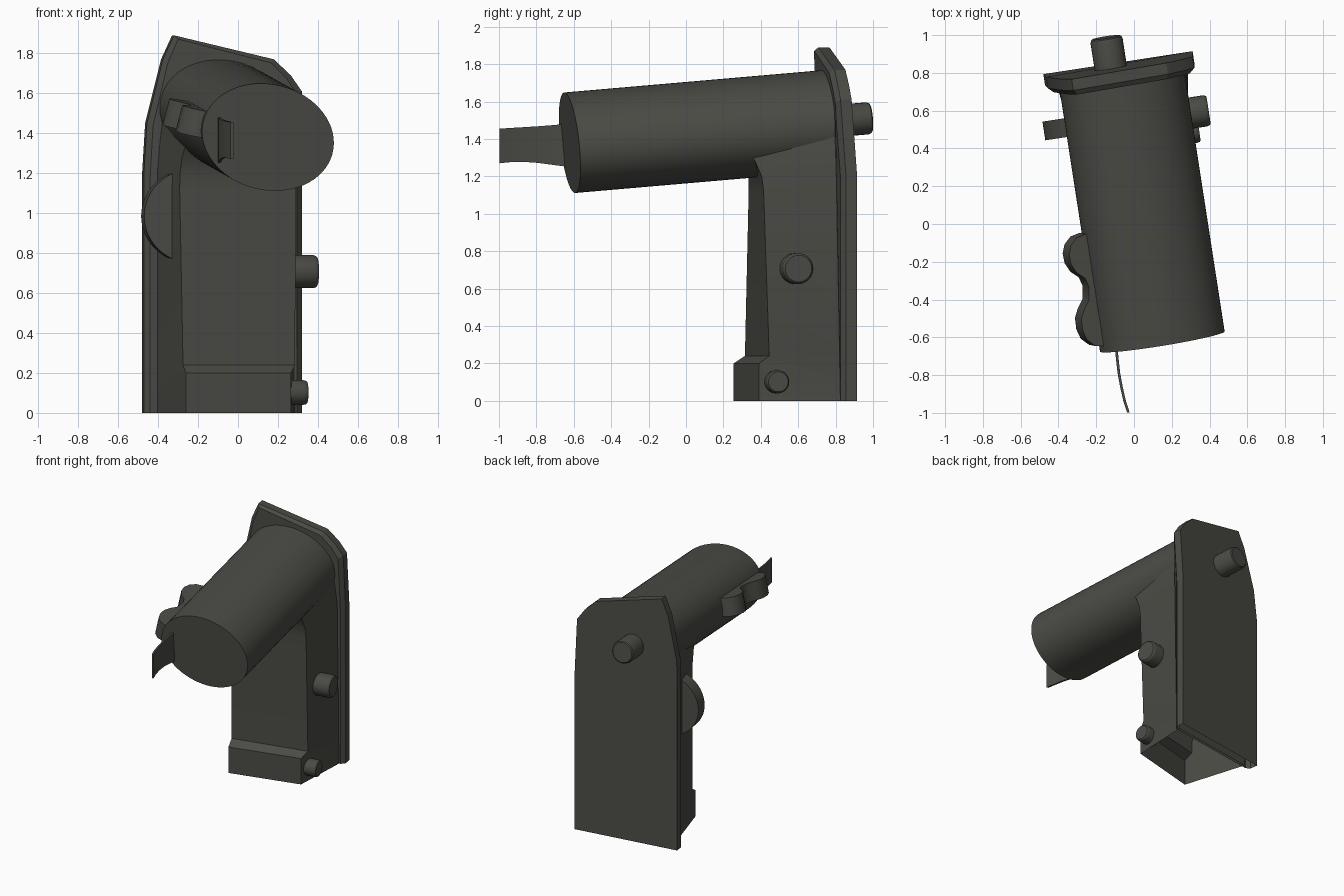
import bpy, bmesh, math
from mathutils import Vector as V

if "Cube" in bpy.data.objects:
    bpy.data.objects.remove(bpy.data.objects["Cube"])

mat = bpy.data.materials.new("dark_olive_grey")
mat.diffuse_color = (0.07, 0.07, 0.06, 1)
mat.use_nodes = True
mat.node_tree.nodes["Principled BSDF"].inputs["Base Color"].default_value = mat.diffuse_color

# Local frame of the yawed, pitched and rolled body
AXIS = V((-0.152, 0.985, 0.085)).normalized()      # towards the back
SIDE = V((AXIS.y, -AXIS.x, 0)).normalized()        # towards the right
UP = SIDE.cross(AXIS)
BACK = V((-SIDE.y, SIDE.x, 0))                     # level backward direction
ROLL = math.radians(-14)
WIDE = SIDE * math.cos(ROLL) + UP * math.sin(ROLL)
TALL = UP * math.cos(ROLL) - SIDE * math.sin(ROLL)


def loft(name, rings, start=True, end=True, angle=35):
    """Skin a stack of equal-length closed rings."""
    bm = bmesh.new()
    rows = [[bm.verts.new(p) for p in r] for r in rings]
    n = len(rows[0])
    for a, b in zip(rows, rows[1:]):
        for i in range(n):
            j = (i + 1) % n
            bm.faces.new((a[i], a[j], b[j], b[i]))
    if start:
        bm.faces.new(rows[0][::-1])
    if end:
        bm.faces.new(rows[-1])
    bmesh.ops.recalc_face_normals(bm, faces=bm.faces)
    me = bpy.data.meshes.new(name)
    bm.to_mesh(me)
    bm.free()
    me.materials.append(mat)
    ob = bpy.data.objects.new(name, me)
    bpy.context.collection.objects.link(ob)
    bpy.ops.object.select_all(action='DESELECT')
    ob.select_set(True)
    bpy.context.view_layer.objects.active = ob
    bpy.ops.object.shade_smooth_by_angle(angle=math.radians(angle))
    return ob


def ellipse(c, a, b, n=48):
    return [c + a * math.cos(2 * math.pi * i / n) + b * math.sin(2 * math.pi * i / n)
            for i in range(n)]


def peg(name, base, tip, r):
    """Round stud with a slightly softened end."""
    d = (tip - base).normalized()
    a = d.cross(V((0, 0, 1))).normalized()
    b = a.cross(d)
    loft(name, [ellipse(c, a * s, b * s, 28) for c, s in
                ((base, r), (tip - d * 0.02, r), (tip - d * 0.006, r * 0.95), (tip, r * 0.86))])


# Barrel: elliptical tube
front = V((0.15, -0.622, 1.38))
loft("barrel", [ellipse(c, WIDE * 0.338, TALL * 0.265, 64)
                for c in (front, front + AXIS * 1.45)])

# Back plate: outline in front view, leaning forward above z = 1.2
outline = [(-0.48, 0), (-0.48, 1.2), (-0.465, 1.45), (-0.385, 1.77), (-0.33, 1.89),
           (0.17, 1.77), (0.255, 1.69), (0.31, 1.61), (0.31, 1.2), (0.31, 0)]


def plate_ring(depth, sx, sz):
    pts = []
    for x, z in outline:
        x = -0.085 + (x + 0.085) * sx
        y = 0.915 + (x - 0.31) * 0.154 - 0.072 * max(0, z - 1.2)
        pts.append(V((x, y, z * sz)) - BACK * depth)
    return pts


plate = loft("back_plate", [plate_ring(0, 1, 1), plate_ring(0.06, 1, 1),
                            plate_ring(0.085, 0.93, 0.99)], angle=20)

# Handle: open-bottomed shell with stepped foot and flared neck
# (z, front-left x y, front-right x y, back-right x, back-left x)
levels = [(0, -0.26, 0.255, 0.265, 0.39, 0.285, -0.41),
          (0.2, -0.26, 0.255, 0.265, 0.39, 0.285, -0.41),
          (0.24, -0.275, 0.315, 0.285, 0.445, 0.285, -0.41),
          (1.12, -0.292, 0.335, 0.29, 0.415, 0.285, -0.41),
          (1.20, -0.29, 0.335, 0.29, 0.405, 0.285, -0.41),
          (1.28, -0.28, 0.31, 0.29, 0.37, 0.28, -0.405),
          (1.35, -0.26, 0.27, 0.29, 0.32, 0.27, -0.40),
          (1.48, -0.26, 0.27, 0.27, 0.32, 0.25, -0.385)]
handle = loft("handle", [[V((a, b, z)), V((c, d, z)), V((e, 0.845, z)), V((f, 0.74, z))]
                         for z, a, b, c, d, e, f in levels], start=False, angle=30)

# Remove the downward-facing bottom of the plate so the base stays open
bm = bmesh.new()
bm.from_mesh(plate.data)
bmesh.ops.delete(bm, geom=[f for f in bm.faces if all(v.co.z < 1e-4 for v in f.verts)],
                 context='FACES_ONLY')
bm.to_mesh(plate.data)
bm.free()

# Studs on the right side and back
peg("upper_side_stud", V((0.24, 0.578, 0.707)), V((0.395, 0.602, 0.707)), 0.083)
peg("lower_side_stud", V((0.22, 0.475, 0.102)), V((0.345, 0.494, 0.102)), 0.062)
tip = V((-0.148, 0.988, 1.512))
peg("rear_stud", tip - AXIS * 0.22, tip, 0.086)

# Half-disc thumb wheel on the left of the handle
centre = V((-0.233, 0.53, 0.985))
arc = [math.radians(110 + 140 * i / 24) for i in range(25)]
loft("thumb_wheel", [[centre + SIDE * 0.247 * math.cos(t) + V((0, 0, 0.235 * math.sin(t)))
                      + BACK * d for t in arc] for d in (-0.05, 0.05)])

# Double-lobed grip on the left of the barrel (outline in top view)
lobes = [(-0.22, -0.06), (-0.27, -0.05), (-0.32, -0.07), (-0.35, -0.11), (-0.36, -0.16),
         (-0.35, -0.21), (-0.32, -0.255), (-0.275, -0.285), (-0.255, -0.33),
         (-0.255, -0.40), (-0.28, -0.45), (-0.295, -0.50), (-0.288, -0.56),
         (-0.265, -0.61), (-0.22, -0.643), (-0.165, -0.645), (-0.12, -0.63)]


def grip_ring(h):
    pts = []
    for x, y in lobes:
        c = front + AXIS * (y - front.y)
        pts.append(V((x, y, c.z + 0.075 - 0.2 * (x - c.x + 0.36))) + TALL * h)
    return pts


loft("side_grip", [grip_ring(-0.07), grip_ring(0.065)])

# Thin curved blade at the front (x, y, bottom z, top z)
blade = [(-0.095, -0.62, 1.25, 1.485), (-0.09, -0.70, 1.26, 1.475), (-0.08, -0.79, 1.272, 1.468),
         (-0.065, -0.87, 1.278, 1.463), (-0.049, -0.94, 1.276, 1.459), (-0.03, -0.998, 1.27, 1.455)]
loft("front_blade", [[V((x - 0.007, y, lo)), V((x + 0.007, y, lo)),
                      V((x + 0.007, y, hi)), V((x - 0.007, y, hi))] for x, y, lo, hi in blade])
